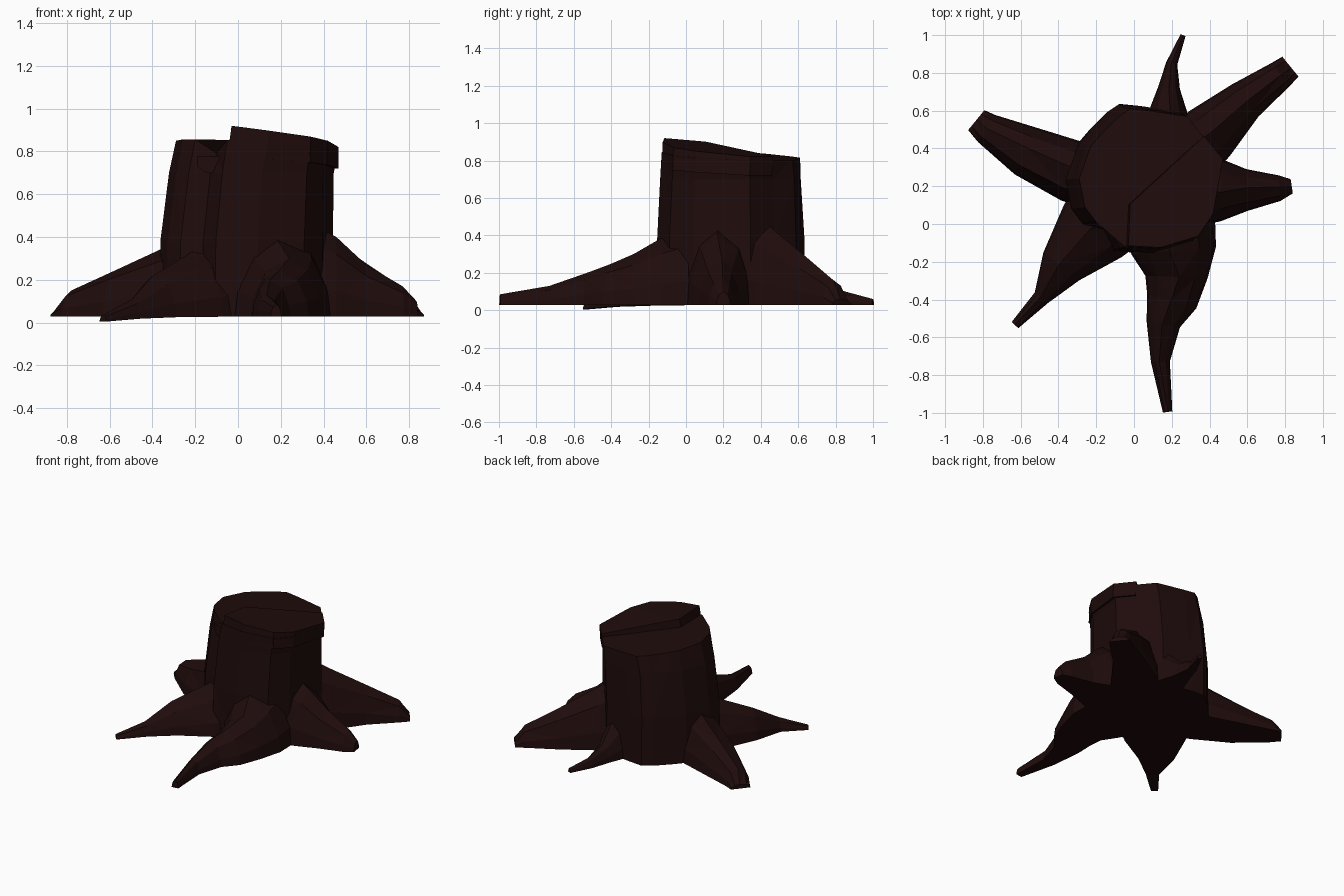
import bpy, bmesh, random
from mathutils import Vector

random.seed(4)
if "Cube" in bpy.data.objects:
    bpy.data.objects.remove(bpy.data.objects["Cube"], do_unlink=True)

bark = bpy.data.materials.new("dark_bark")
bark.use_nodes = True
colour = (0.014, 0.0035, 0.0035, 1)
bark.diffuse_color = colour
bark.node_tree.nodes["Principled BSDF"].inputs["Base Color"].default_value = colour
GROUND = 0.028


def loft(name, rings):
    """Skin a closed, flat-shaded solid through rings of equal length."""
    bm = bmesh.new()
    loops = [[bm.verts.new(p) for p in ring] for ring in rings]
    n = len(loops[0])
    for a, b in zip(loops, loops[1:]):
        for i in range(n):
            j = (i + 1) % n
            bm.faces.new((a[i], a[j], b[j], b[i]))
    bm.faces.new(loops[0])
    bm.faces.new(loops[-1])
    bmesh.ops.triangulate(bm, faces=bm.faces[:])
    bmesh.ops.recalc_face_normals(bm, faces=bm.faces[:])
    mesh = bpy.data.meshes.new(name)
    bm.to_mesh(mesh)
    bm.free()
    mesh.materials.append(bark)
    obj = bpy.data.objects.new(name, mesh)
    bpy.context.collection.objects.link(obj)
    return obj


def low_top(x, y):
    return 0.845 - 0.06 * x - 0.05 * y


def high_top(x, y):
    return 0.915 - 0.12 * x - 0.08 * (y + 0.13)


# Trunk: leaning, slightly flared, with a chipped groove under the split
groove = (-.1, -.01)
front_rim = [(-.05, -.12), (.14, -.13), (.34, -.07), (.42, .05), (.47, .34), (.37, .46)]
back_rim = [(.28, .57), (.08, .6), (-.02, .61), (-.08, .57), (-.17, .48),
            (-.23, .41), (-.29, .24), (-.26, .09), (-.2, .01), groove]
rim = front_rim + back_rim


def trunk_ring(z, scale, shift, jitter):
    return [(.08 + (x - .08) * scale + shift + random.uniform(-jitter, jitter),
             .24 + (y - .24) * scale + random.uniform(-jitter, jitter), z) for x, y in rim]


loft("trunk", [trunk_ring(GROUND, 1.07, -.05, 0),
               trunk_ring(.38, 1.06, -.05, .005),
               trunk_ring(.7, 1.015, -.025, .005),
               [(x, y, low_top(x, y) - (.06 if (x, y) == groove else 0)) for x, y in rim]])

# Raised half of the split top
cap = front_rim + [(-.04, .1)]
loft("raised_top", [[(x, y, low_top(x, y) - .08) for x, y in cap],
                    [(x + (.02 if x < 0 else 0), y + .005, high_top(x, y)) for x, y in cap]])

# Old knot beside the split
knot = [(-.19, .78), (-.07, .78), (-.07, .73), (-.1, .7), (-.15, .7), (-.19, .73)]
loft("knot", [[(x, -.03 - .4 * (x + .13) + d, z) for x, z in knot] for d in (.06, -.005)])


def root(name, path, drop=0):
    """Ridged root; path holds x, y, half width and ridge height."""
    rings = []
    for i, (x, y, w, h) in enumerate(path):
        a, b = path[max(i - 1, 0)], path[min(i + 1, len(path) - 1)]
        side = Vector((a[1] - b[1], b[0] - a[0], 0)).normalized()
        base = GROUND - drop * (i / (len(path) - 1)) ** 3
        rise = h - base
        skew = random.uniform(-.15, .15)
        profile = [(-1, 0), (-.94, .32), (-.6, .78), (skew, 1), (.6, .78), (.94, .32), (1, 0)]
        rings.append([Vector((x, y, base + v * rise)) + side * u * w for u, v in profile])
    loft(name, rings)


root("front_root", [(.2, 0, .23, .43), (.21, -.14, .225, .38), (.225, -.28, .165, .3),
                    (.2, -.41, .135, .245), (.155, -.53, .09, .2),
                    (.14, -.73, .05, .13), (.178, -.995, .025, .085)])
root("front_right_root", [(-.14, .05, .23, .38), (-.22, -.04, .205, .32), (-.385, -.225, .12, .22),
                          (-.49, -.39, .045, .11), (-.63, -.535, .024, .035)], .023)
root("right_root", [(-.2, .25, .18, .45), (-.33, .28, .165, .36), (-.57, .385, .137, .25),
                    (-.78, .505, .085, .15), (-.835, .55, .068, .06)])
root("back_root", [(.18, .5, .12, .36), (.18, .6, .1, .26), (.185, .72, .058, .15),
                   (.2, .85, .03, .1), (.26, 1, .014, .06)])
root("back_left_root", [(.3, .38, .17, .5), (.4, .48, .16, .42), (.59, .655, .11, .28),
                        (.775, .79, .078, .16), (.828, .833, .068, .06)])
root("left_root", [(.35, .18, .19, .46), (.46, .18, .165, .4), (.6, .18, .11, .27),
                   (.77, .19, .068, .17), (.835, .2, .038, .1)])
